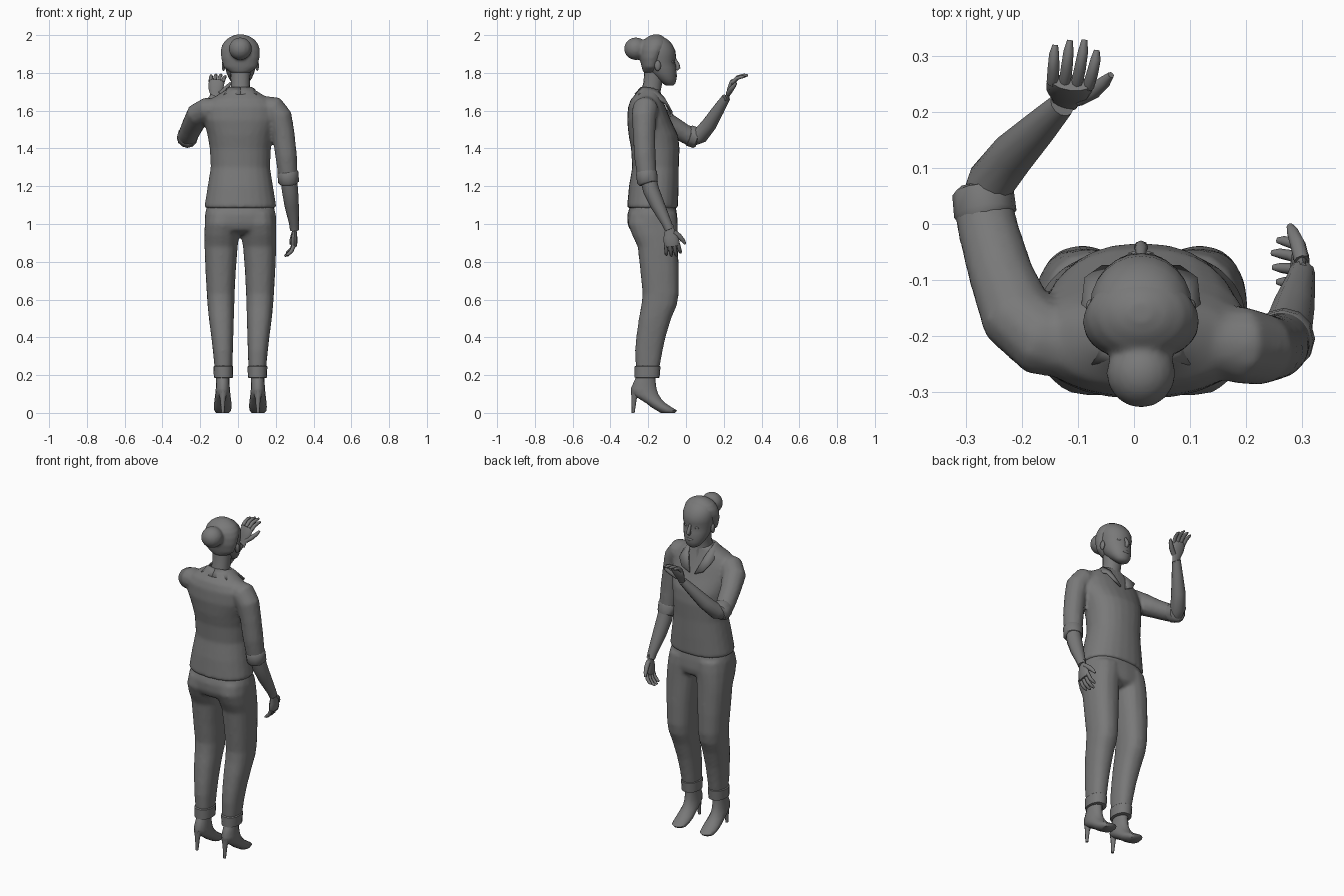
import bpy, bmesh, math
from mathutils import Vector as V

CX = 0.0125  # body centre line
GREY = bpy.data.materials.new("dark_grey")
GREY.diffuse_color = (.19, .19, .19, 1)


def select(obs):
    bpy.ops.object.select_all(action='DESELECT')
    for o in obs:
        o.select_set(True)
    bpy.context.view_layer.objects.active = obs[0]


def finish(name, bm, angle=50):
    bmesh.ops.recalc_face_normals(bm, faces=bm.faces)
    me = bpy.data.meshes.new(name)
    bm.to_mesh(me)
    bm.free()
    me.materials.append(GREY)
    ob = bpy.data.objects.new(name, me)
    bpy.context.collection.objects.link(ob)
    select([ob])
    bpy.ops.object.shade_smooth_by_angle(angle=math.radians(angle))
    return ob


def fuse(name, obs, voxel, smooth):
    """Join overlapping parts into one continuous surface."""
    select(obs)
    bpy.ops.object.join()
    ob = obs[0]
    ob.name = name
    m = ob.modifiers.new("fuse", 'REMESH')
    m.mode = 'VOXEL'
    m.voxel_size = voxel
    m.use_smooth_shade = True
    m = ob.modifiers.new("soften", 'SMOOTH')
    m.iterations = smooth


def skin(name, rings, angle=50):
    bm = bmesh.new()
    vs = [[bm.verts.new(p) for p in r] for r in rings]
    n = len(rings[0])
    for a, b in zip(vs, vs[1:]):
        for i in range(n):
            j = (i + 1) % n
            bm.faces.new((a[i], a[j], b[j], b[i]))
    bm.faces.new(vs[0])
    bm.faces.new(vs[-1])
    return finish(name, bm, angle)


def spow(v, e):
    return math.copysign(abs(v) ** e, v)


def stack(name, rows, n=20, e=0.9, angle=50):
    """Horizontal rings: z, x min, x max, y back, y front."""
    rings = []
    for z, x0, x1, y0, y1 in rows:
        rings.append([((x0 + x1) / 2 + (x1 - x0) / 2 * spow(math.cos(t), e),
                       (y0 + y1) / 2 + (y1 - y0) / 2 * spow(math.sin(t), e), z)
                      for t in (2 * math.pi * i / n for i in range(n))])
    return skin(name, rings, angle)


def centred(name, rows, **k):
    return stack(name, [(z, CX - w, CX + w, a, b) for z, w, a, b in rows], **k)


def side_stack(name, sg, rows, **k):
    """Rows with inner and outer distance from the centre line."""
    return stack(name, [(z, CX + sg * i, CX + sg * o, a, b) for z, i, o, a, b in rows], **k)


def tube(name, pts, side=(1, 0, 0), n=12, flat=1.0):
    """Tube through (point, radius); flat scales thickness across side."""
    P = [V(p) for p, r in pts]
    rings = []
    for i, (p, r) in enumerate(pts):
        t = (P[min(i + 1, len(P) - 1)] - P[max(i - 1, 0)]).normalized()
        s = V(side)
        s = (s - t * s.dot(t)).normalized()
        u = t.cross(s)
        rings.append([P[i] + s * (r * math.cos(a)) + u * (r * flat * math.sin(a))
                      for a in (2 * math.pi * k / n for k in range(n))])
    return skin(name, rings)


def ball(name, loc, size, seg=16):
    bm = bmesh.new()
    bmesh.ops.create_uvsphere(bm, u_segments=seg, v_segments=seg // 2 + 2, radius=1)
    for v in bm.verts:
        v.co = V(loc) + V((v.co.x * size[0], v.co.y * size[1], v.co.z * size[2]))
    return finish(name, bm)


def hand(label, wrist, f, s, curl):
    w, f, s = V(wrist), V(f).normalized(), V(s)
    s = (s - f * s.dot(f)).normalized()
    n = f.cross(s) * curl
    tube(label + "_palm", [(w - f * .02, .023), (w + f * .01, .026), (w + f * .045, .039),
                           (w + f * .08, .042), (w + f * .095, .036)], s, 12, 0.42)
    for i, L in enumerate((.85, 1, 1.05, .85)):
        k = w + f * .085 + s * (-.032 + .0215 * i)
        d = s * (-.003 + .002 * i)
        tube(f"{label}_finger_{i + 1}",
             [(k, .0105), (k + (f * .035 + n * .016 + d) * L, .0105),
              (k + (f * .055 + n * .042 + d * 2) * L, .009),
              (k + (f * .062 + n * .06 + d * 2) * L, .005)], s, 8)
    k = w + f * .02 + s * .02
    tube(label + "_thumb", [(k, .014), (k + f * .028 + s * .025 + n * .008, .014),
                            (k + f * .055 + s * .042 + n * .018, .011),
                            (k + f * .075 + s * .05 + n * .024, .006)], n, 8)


# Shirt: body with both sleeves
body = centred("shirt", [
    (1.083, .186, -.31, -.042), (1.095, .19, -.312, -.042), (1.2, .173, -.302, -.039),
    (1.3, .157, -.285, -.038), (1.4, .162, -.291, -.034), (1.47, .174, -.304, -.042),
    (1.55, .195, -.312, -.08), (1.62, .19, -.307, -.108), (1.66, .16, -.292, -.123),
    (1.69, .11, -.265, -.133), (1.715, .07, -.248, -.138)], n=24)
sleeve_r = tube("sleeve_right", [
    ((.13, -.21, 1.625), .055), ((.185, -.215, 1.61), .07), ((.222, -.222, 1.565), .066),
    ((.24, -.222, 1.48), .06), ((.255, -.218, 1.36), .058), ((.267, -.205, 1.23), .051)], (0, 1, 0))
sleeve_l = tube("sleeve_left", [
    ((-.1, -.22, 1.61), .06), ((-.16, -.205, 1.605), .071), ((-.208, -.165, 1.58), .068),
    ((-.237, -.09, 1.53), .059), ((-.26, -.01, 1.48), .055), ((-.27, .04, 1.455), .054)],
    (1, 0, 0), 12, .92)
fuse("shirt", [body, sleeve_r, sleeve_l], .01, 5)

# Collar: folded strip on both sides of an open neck
for sg, label in ((-1, "left"), (1, "right")):
    bm = bmesh.new()
    prof = [((0, -.235, 1.722), (0, -.268, 1.685)), ((.055, -.22, 1.722), (.085, -.248, 1.68)),
            ((.068, -.17, 1.715), (.105, -.17, 1.67)), ((.055, -.12, 1.67), (.1, -.1, 1.635)),
            ((.018, -.078, 1.57), (.07, -.078, 1.595))]
    vs = [[bm.verts.new((CX + sg * p[0], p[1], p[2])) for p in r] for r in prof]
    for a, b in zip(vs, vs[1:]):
        bm.faces.new((a[0], b[0], b[1], a[1]))
    m = finish("collar_" + label, bm).modifiers.new("thick", 'SOLIDIFY')
    m.thickness = .012
    m.offset = 0

# Neck and head
centred("neck", [(1.62, .06, -.25, -.11), (1.7, .052, -.24, -.135), (1.75, .05, -.225, -.125),
                 (1.83, .055, -.22, -.11)], n=16)
centred("head", [
    (1.732, .022, -.105, -.068), (1.745, .042, -.125, -.056), (1.77, .06, -.16, -.05),
    (1.80, .073, -.195, -.05), (1.83, .08, -.218, -.052), (1.86, .085, -.228, -.06),
    (1.885, .089, -.235, -.052), (1.92, .091, -.235, -.057), (1.95, .085, -.228, -.072),
    (1.975, .068, -.213, -.094), (1.99, .042, -.195, -.12)], n=24, e=1)
# Hair cap flowing into the bun
cap = centred("hair", [
    (1.80, .05, -.225, -.15), (1.83, .089, -.235, -.14), (1.88, .102, -.245, -.12),
    (1.92, .104, -.245, -.1), (1.95, .096, -.24, -.088), (1.975, .077, -.224, -.1),
    (1.993, .05, -.2, -.12), (2.003, .02, -.175, -.14)], n=24, e=1)
bun = ball("hair_bun", (CX, -.266, 1.928), (.062, .062, .06))
fuse("hair", [cap, bun], .007, 6)
# Face details
tube("nose", [((CX, -.06, 1.875), .007), ((CX, -.045, 1.845), .011),
              ((CX, -.042, 1.828), .013), ((CX, -.052, 1.817), .008)], n=8)
ball("lips", (CX, -.053, 1.785), (.024, .006, .009), 10)
for sg, label in ((-1, "left"), (1, "right")):
    ball("ear_" + label, (CX + sg * .089, -.15, 1.838), (.01, .017, .028), 10)
    ball("eye_" + label, (CX + sg * .034, -.073, 1.858), (.014, .01, .008), 10)

# Trousers: hips and both legs as one surface
legs = [centred("hips", [(.945, .12, -.24, -.08), (.965, .172, -.295, -.05), (1.0, .19, -.31, -.043),
                         (1.05, .188, -.311, -.047), (1.1, .176, -.295, -.055)], n=24, e=.85)]
for sg, label in ((-1, "left"), (1, "right")):
    legs.append(side_stack("leg_" + label, sg, [
        (.2, .045, .135, -.26, -.15), (.25, .042, .138, -.267, -.138), (.33, .039, .146, -.27, -.123),
        (.4, .037, .154, -.264, -.108), (.5, .034, .167, -.25, -.078), (.57, .032, .174, -.237, -.048),
        (.63, .03, .178, -.23, -.038), (.75, .024, .185, -.242, -.038), (.88, .014, .19, -.256, -.042),
        (.94, .007, .191, -.285, -.043), (1.0, -.01, .189, -.308, -.044), (1.06, -.02, .18, -.3, -.05)],
        n=16, e=.85))
    side_stack("trouser_cuff_" + label, sg, [
        (.185, .046, .134, -.265, -.148), (.187, .04, .14, -.272, -.14),
        (.245, .038, .143, -.273, -.135), (.25, .044, .137, -.265, -.142)], n=16, angle=35)
    # High heeled boot
    side_stack("boot_" + label, sg, [
        (0, .06, .128, -.135, -.058), (.012, .05, .138, -.155, -.045), (.03, .046, .14, -.185, -.075),
        (.05, .047, .139, -.21, -.105), (.075, .05, .136, -.25, -.13), (.1, .053, .133, -.288, -.145),
        (.13, .056, .13, -.293, -.155), (.17, .057, .128, -.275, -.16), (.21, .057, .128, -.258, -.16)],
        n=14, e=1)
    tube("boot_heel_" + label, [((CX + sg * .093, -.265, .115), .027),
                                ((CX + sg * .093, -.275, .075), .014),
                                ((CX + sg * .093, -.28, 0), .008)], n=8)
fuse("trousers", legs, .01, 6)

# Hanging right arm
tube("sleeve_cuff_right", [((.263, -.21, 1.28), .05), ((.264, -.209, 1.272), .056),
                           ((.268, -.204, 1.22), .055), ((.269, -.202, 1.212), .045)], (0, 1, 0))
tube("forearm_right", [((.268, -.205, 1.26), .042), ((.275, -.185, 1.18), .043),
                       ((.284, -.15, 1.1), .038), ((.297, -.1, 1.0), .026),
                       ((.299, -.088, .97), .024)], (0, 1, 0))
hand("hand_right", (.3, -.088, .975), (-.05, .16, -1), (0, 1, 0), -.75)

# Raised left arm
tube("sleeve_cuff_left", [((-.263, .01, 1.47), .05), ((-.265, .018, 1.468), .056),
                          ((-.269, .055, 1.455), .055), ((-.269, .063, 1.453), .044)], (1, 0, 0))
tube("forearm_left", [((-.27, .035, 1.452), .04), ((-.255, .075, 1.468), .043),
                      ((-.215, .125, 1.53), .04), ((-.165, .175, 1.61), .031),
                      ((-.128, .213, 1.67), .023)], (1, -1, 0))
hand("hand_left", (-.122, .218, 1.672), (.1, .36, .93), (1, -.1, 0), 1)
